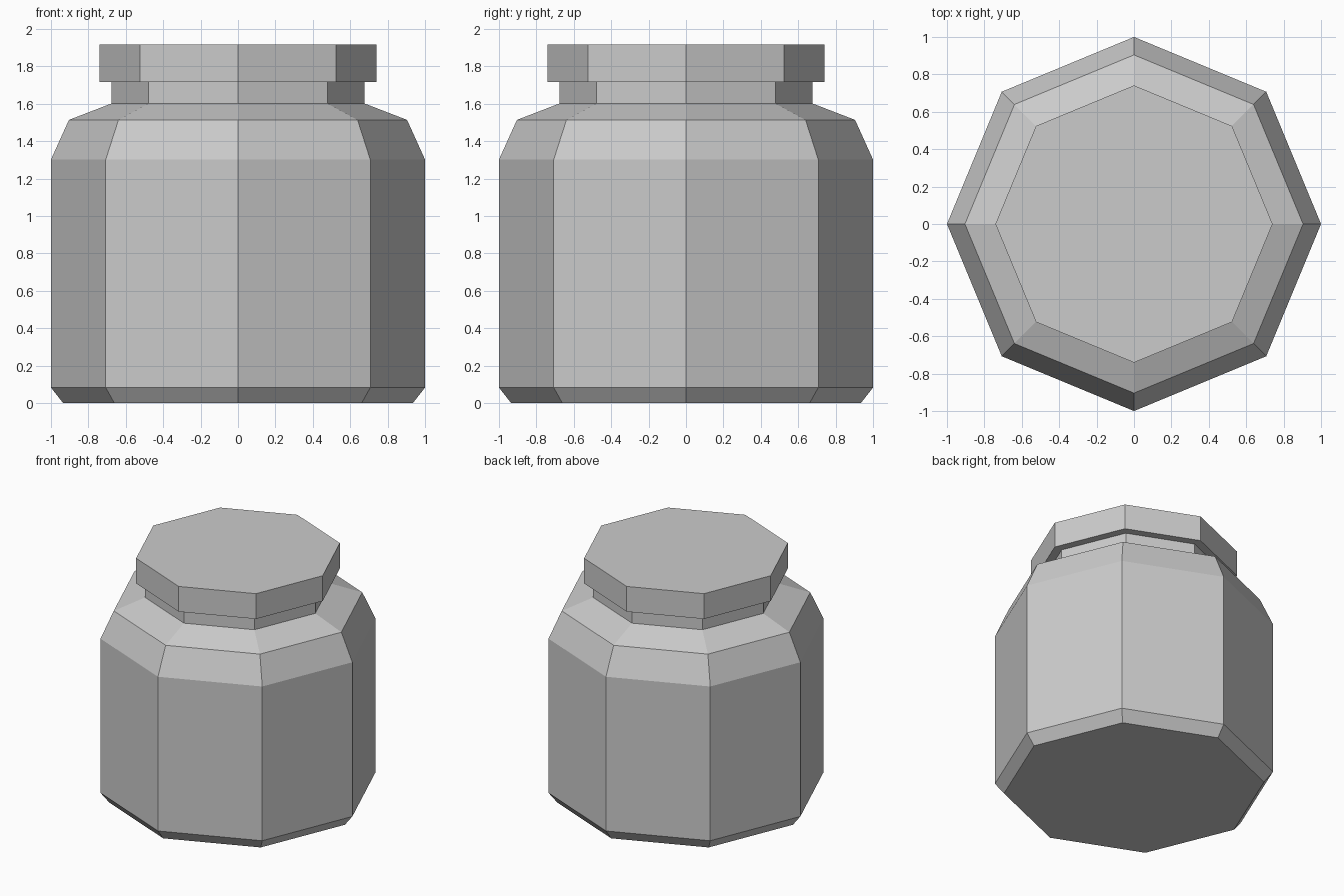
import bpy, bmesh
from math import cos, sin, tau

if "Cube" in bpy.data.objects:
    bpy.data.objects.remove(bpy.data.objects["Cube"])

SIDES = 8


def lathe(name, profile):
    """Closed eight-sided solid from (radius, height) pairs, bottom to top."""
    bm = bmesh.new()
    rings = [[bm.verts.new((r * cos(tau * i / SIDES), r * sin(tau * i / SIDES), z))
              for i in range(SIDES)] for r, z in profile]
    for low, high in zip(rings, rings[1:]):
        for i in range(SIDES):
            j = (i + 1) % SIDES
            bm.faces.new((low[i], low[j], high[j], high[i]))
    bm.faces.new(rings[0][::-1])
    bm.faces.new(rings[-1])
    bmesh.ops.recalc_face_normals(bm, faces=bm.faces)
    mesh = bpy.data.meshes.new(name)
    bm.to_mesh(mesh)
    bm.free()
    obj = bpy.data.objects.new(name, mesh)
    bpy.context.collection.objects.link(obj)
    return obj


# Jar body: chamfered foot, straight wall, two-step shoulder and neck
lathe("jar_body", [(0.935, 0), (1, 0.083), (1, 1.302), (0.904, 1.514),
                   (0.676, 1.602), (0.676, 1.717)])

# Lid overhanging the neck
lathe("lid", [(0.741, 1.717), (0.741, 1.917)])
